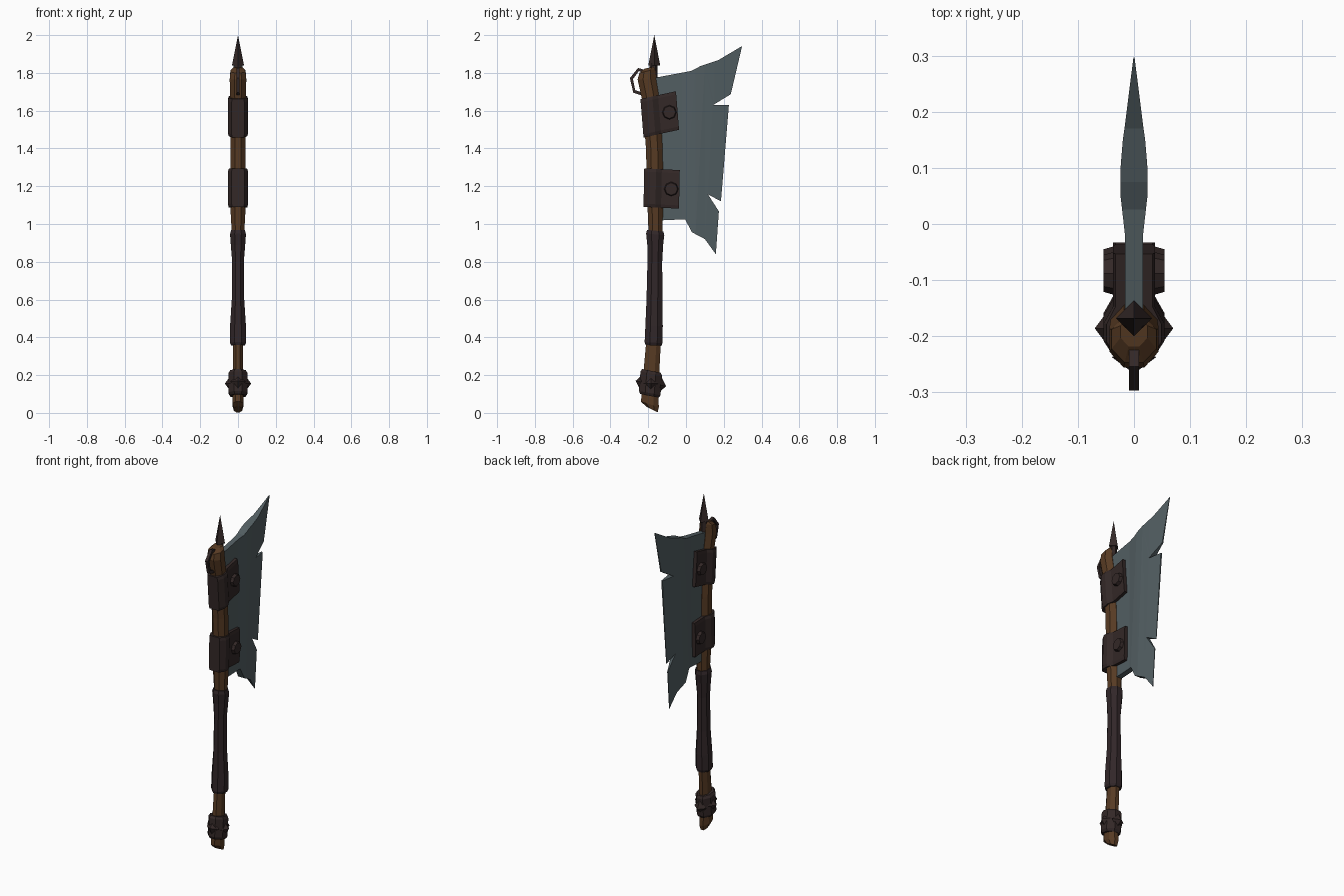
import bpy, bmesh, math
from mathutils import Vector, Matrix

if "Cube" in bpy.data.objects:
    bpy.data.objects.remove(bpy.data.objects["Cube"])


def material(name, rgb):
    m = bpy.data.materials.new(name)
    m.diffuse_color = (*rgb, 1)
    m.use_nodes = True
    m.node_tree.nodes["Principled BSDF"].inputs["Base Color"].default_value = m.diffuse_color
    return m


WOOD = material("brown wood", (0.095, 0.043, 0.017))
IRON = material("dark iron", (0.033, 0.021, 0.020))
LEATHER = material("dark leather", (0.031, 0.020, 0.022))
STEEL = material("blue grey steel", (0.085, 0.112, 0.122))


def finish(bm, name, mat):
    bmesh.ops.recalc_face_normals(bm, faces=bm.faces)
    me = bpy.data.meshes.new(name)
    bm.to_mesh(me)
    bm.free()
    me.materials.append(mat)
    ob = bpy.data.objects.new(name, me)
    bpy.context.collection.objects.link(ob)
    return ob


def loft(name, rings, mat):
    """Skin a list of point rings and cap both ends."""
    bm = bmesh.new()
    vs = [[bm.verts.new(p) for p in r] for r in rings]
    n = len(vs[0])
    for a, b in zip(vs, vs[1:]):
        for i in range(n):
            bm.faces.new((a[i], a[(i + 1) % n], b[(i + 1) % n], b[i]))
    bm.faces.new(vs[0])
    bm.faces.new(vs[-1])
    return finish(bm, name, mat)


def oval(y, z, ry, rx, slope=0.0, n=8):
    """Ring round the shaft; slope tilts it along y."""
    k = 1 / math.cos(math.pi / n)
    pts = []
    for i in range(n):
        a = 2 * math.pi * (i + 0.5) / n
        dy = ry * k * math.sin(a)
        pts.append((rx * k * math.cos(a), y + dy, z + slope * dy))
    return pts


def cone(name, pos, axis, r1, r2, depth, n, mat):
    """Cone whose base centre is at pos, pointing along axis."""
    bm = bmesh.new()
    rot = Vector(axis).to_track_quat('Z', 'Y').to_matrix().to_4x4()
    mtx = Matrix.Translation(pos) @ rot @ Matrix.Translation((0, 0, depth / 2))
    bmesh.ops.create_cone(bm, cap_ends=True, segments=n, radius1=r1, radius2=r2,
                          depth=depth, matrix=mtx)
    bmesh.ops.remove_doubles(bm, verts=bm.verts, dist=1e-5)
    return finish(bm, name, mat)


# Wooden shaft, gently bent
loft("shaft", [oval(*r) for r in (
    (-.180, .018, .030, .022, -.5), (-.191, .045, .047, .030, -.3),
    (-.190, .12, .044, .029), (-.173, .36, .039, .026), (-.166, .70, .033, .027),
    (-.162, .97, .037, .034), (-.162, 1.10, .042, .041), (-.168, 1.40, .044, .041),
    (-.185, 1.65, .046, .041), (-.207, 1.765, .049, .044),
    (-.205, 1.81, .042, .040, .25), (-.192, 1.828, .026, .024, .2))], WOOD)

# Leather grip
loft("grip", [oval(*r) for r in (
    (-.172, .357, .042, .036, -.05), (-.172, .372, .047, .043, -.05),
    (-.169, .46, .046, .042), (-.167, .60, .042, .033), (-.165, .80, .039, .031),
    (-.163, .89, .042, .038), (-.163, .945, .048, .042, -.1),
    (-.163, .965, .043, .037, -.1))], LEATHER)

# Two clamps holding the blade, each with a rivet on both sides
HALF = [(.037, .095), (.037, 0), (.054, -.03), (.054, -.062), (.034, -.093)]
SECTION = HALF + [(-x, y) for x, y in reversed(HALF)]


def clamp(name, yc, zc, slope, lean):
    rings = []
    for h, s in ((-.102, .90), (-.085, 1), (.085, 1), (.102, .90)):
        rings.append([(x * s, yc + y + lean * h, zc + h + slope * y)
                      for x, y in SECTION])
    loft(name, rings, IRON)
    ry = yc + .052
    for sx in (-1, 1):
        cone(name + "_rivet", (sx * .03, ry, zc + slope * .052), (sx, 0, 0),
             .040, .033, .024, 8, IRON)


clamp("lower_clamp", -.130, 1.188, -.05, 0.02)
clamp("upper_clamp", -.140, 1.580, .22, -.08)

# Spiked collar near the foot
loft("collar", [oval(*r) for r in (
    (-.193, .090, .049, .041, -.2), (-.192, .105, .057, .049, -.2),
    (-.184, .208, .057, .049, -.2), (-.183, .222, .049, .041, -.2))], IRON)
for ax, pos in (((1, 0, 0), (.040, -.186, .155)), ((-1, 0, 0), (-.040, -.186, .155)),
                ((0, 1, -.2), (0, -.135, .147)), ((0, -1, .2), (0, -.237, .164))):
    cone("collar_spike", pos, ax, .040, 0, .030, 4, IRON)

# Top spike on a short stem
cone("top_spike", (0, -.168, 1.838), (0, 0, 1), .032, 0, .162, 4, IRON)
cone("spike_stem", (0, -.172, 1.76), (0, 0, 1), .02, .02, .09, 6, IRON)

# Angular iron loop at the front of the shaft top
centre = Vector((0, -.235, 1.755))
loop = []
for y, z in ((-.215, 1.815), (-.254, 1.826), (-.297, 1.772), (-.279, 1.695), (-.222, 1.677)):
    p = Vector((0, y, z))
    q = p + (centre - p).normalized() * .017
    loop.append([(-.009, *p.yz), (.009, *p.yz), (.009, *q.yz), (-.009, *q.yz)])
loft("hanging_loop", loop, IRON)

# Chipped blade, thinning towards its cutting edge
OUTLINE = [(-.16, 1.775), (.026, 1.81), (.075, 1.835), (.17, 1.867), (.297, 1.942),
           (.237, 1.687), (.142, 1.629), (.227, 1.629), (.185, 1.12), (.116, 1.157),
           (.174, 1.067), (.158, .84), (.10, .92), (.032, .956), (-.005, 1.025),
           (-.16, 1.018)]
bm = bmesh.new()
bm.faces.new([bm.verts.new((0, y, z)) for y, z in OUTLINE])
for cut in (-.02, .05, .10, .15):
    bmesh.ops.bisect_plane(bm, geom=bm.verts[:] + bm.edges[:] + bm.faces[:],
                           plane_co=(0, cut, 0), plane_no=(0, 1, 0))


def half_thickness(y, z):
    edge = .16 + .12 * (z - .84)
    body = .016 + .008 * min(1, max(0, (y + .02) / .07))
    return max(.001, min(body, .15 * (edge - y)))


near = bm.verts[:]
ext = bmesh.ops.extrude_face_region(bm, geom=bm.faces[:], use_keep_orig=True)
far = [g for g in ext["geom"] if isinstance(g, bmesh.types.BMVert)]
for group, side in ((near, -1), (far, 1)):
    for v in group:
        v.co.x = side * half_thickness(v.co.y, v.co.z)
bmesh.ops.triangulate(bm, faces=bm.faces[:])
finish(bm, "blade", STEEL)
